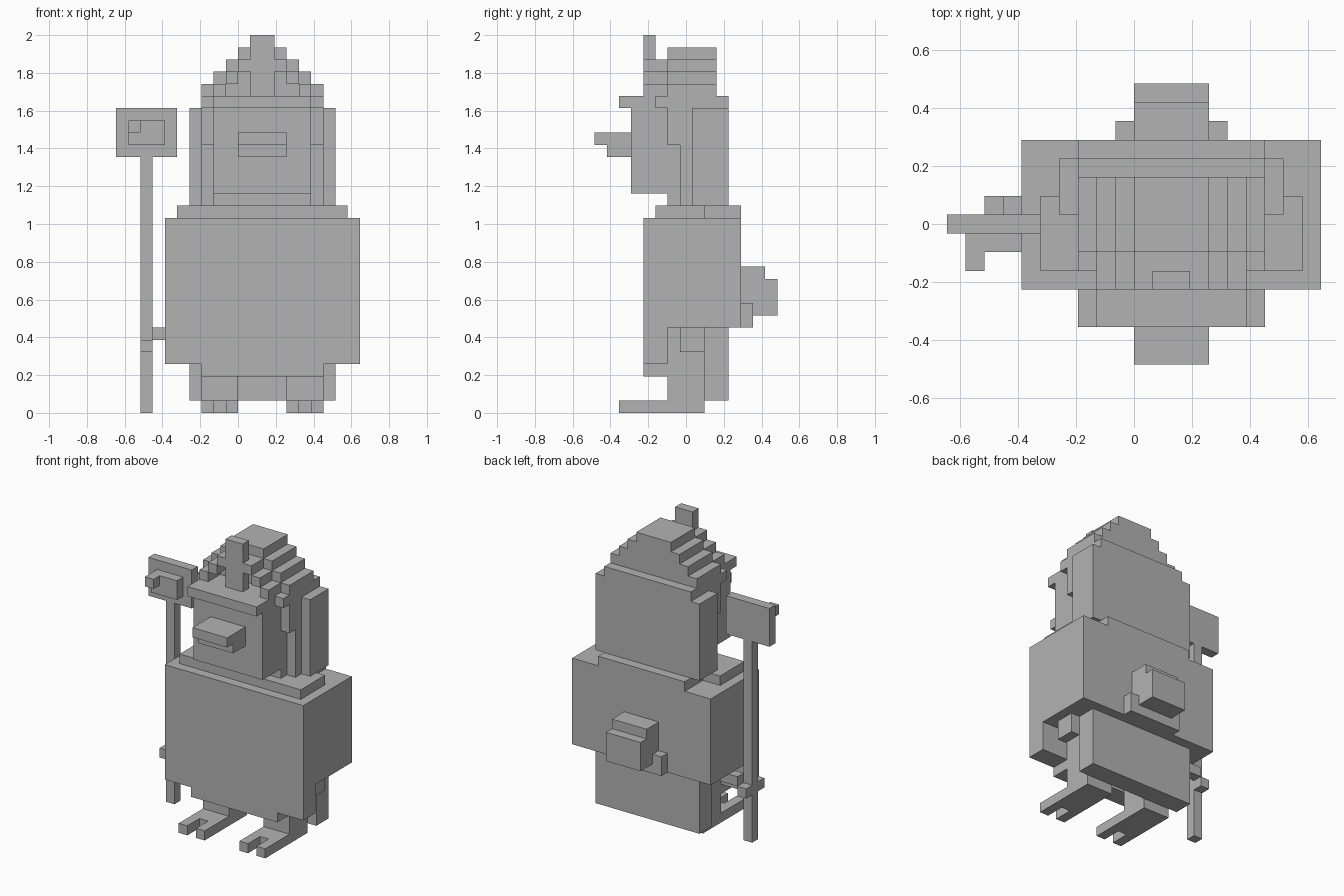
import bpy
import bmesh

cube = bpy.data.objects.get("Cube")
if cube:
    bpy.data.objects.remove(cube, do_unlink=True)

UNIT = 2 / 31      # size of one block
MIDDLE = 2         # body axis, in blocks, along x
BACKSET = 7.5      # half of the depth, in blocks

stone = bpy.data.materials.new("stone_grey")
stone.use_nodes = True
grey = (0.45, 0.45, 0.45, 1)
stone.diffuse_color = grey
stone.node_tree.nodes["Principled BSDF"].inputs["Base Color"].default_value = grey


def part(name, *boxes):
    """One object from block boxes given as (x span, y span, z span)."""
    bm = bmesh.new()
    for spans in boxes:
        (xa, xb), (ya, yb), (za, zb) = spans
        corners = bmesh.ops.create_cube(bm, size=1)["verts"]
        for v in corners:
            v.co.x = ((xb if v.co.x > 0 else xa) + MIDDLE) * UNIT
            v.co.y = ((yb if v.co.y > 0 else ya) - BACKSET) * UNIT
            v.co.z = (zb if v.co.z > 0 else za) * UNIT
    mesh = bpy.data.meshes.new(name)
    bm.to_mesh(mesh)
    bm.free()
    mesh.materials.append(stone)
    obj = bpy.data.objects.new(name, mesh)
    bpy.context.collection.objects.link(obj)
    return obj


def wide(half, y, z):
    """Box centred on the body axis."""
    return ((-half, half), y, z)


def pair(inner, outer, y, z):
    """Two boxes mirrored across the body axis."""
    return ((inner, outer), y, z), ((-outer, -inner), y, z)


# Robe, with a hanging front and a long back panel
part("robe", wide(8, (4, 12), (7, 16)))
part("robe_front_hem", wide(8, (4, 6), (4, 7)), wide(5, (4, 6), (3, 4)))
part("robe_back_panel", wide(6, (9, 11), (1, 7)))
part("collar", wide(7, (5, 9), (16, 17)), wide(5, (9, 12), (16, 17)))

# Legs and two-toed feet
part("legs", *pair(2, 5, (6, 9), (1, 7)))
part("feet", *pair(2, 5, (4, 9), (0, 1)))
part("toes", *pair(2, 3, (2, 4), (0, 1)), *pair(4, 5, (2, 4), (0, 1)))

# Hands
part("left_hand", ((6, 7), (7, 9), (5, 7)))
part("right_hand",
     ((-9, -7), (8, 9), (6, 7)),
     ((-10, -9), (8, 9), (5, 6)),
     ((-10, -9), (6, 7), (5, 6)))

# Staff with a layered plaque
part("staff", ((-10, -9), (7, 8), (0, 21)))
part("staff_head",
     ((-12, -7), (7, 8), (21, 25)),
     ((-11, -8), (6, 7), (22, 24)),
     ((-11, -10), (5, 6), (23, 24)))

# Tail
part("tail",
     wide(2, (12, 15), (8, 11)),
     wide(2, (12, 14), (11, 12)),
     wide(2, (12, 13), (7, 8)),
     *pair(2, 3, (12, 13), (7, 9)))

# Head, nose and hood
part("neck", wide(4, (6, 8), (17, 18)))
part("face", wide(4, (3, 8), (18, 25)))
part("nose", wide(2, (0, 3), (22, 23)), wide(2, (1, 3), (21, 22)))
part("hood",
     wide(6, (8, 11), (17, 25)),
     wide(5, (7, 8), (17, 22)),
     wide(5, (6, 8), (22, 25)),
     wide(5, (5, 11), (25, 26)))

# Stepped hat: each layer is one block narrower
part("hat_crown", *[wide(5 - i, (6, 10), (26 + i, 27 + i)) for i in range(4)])
part("hat_brim", wide(4, (2, 5), (25, 26)))
steps = [b for i in range(2)
         for b in pair(3 - i, 4 - i, (4, 6), (26 + i, 27 + i))]
part("hat_front_arch", wide(2, (4, 6), (28, 29)), *steps)
part("hat_ornament", wide(1, (4, 5), (26, 31)))
